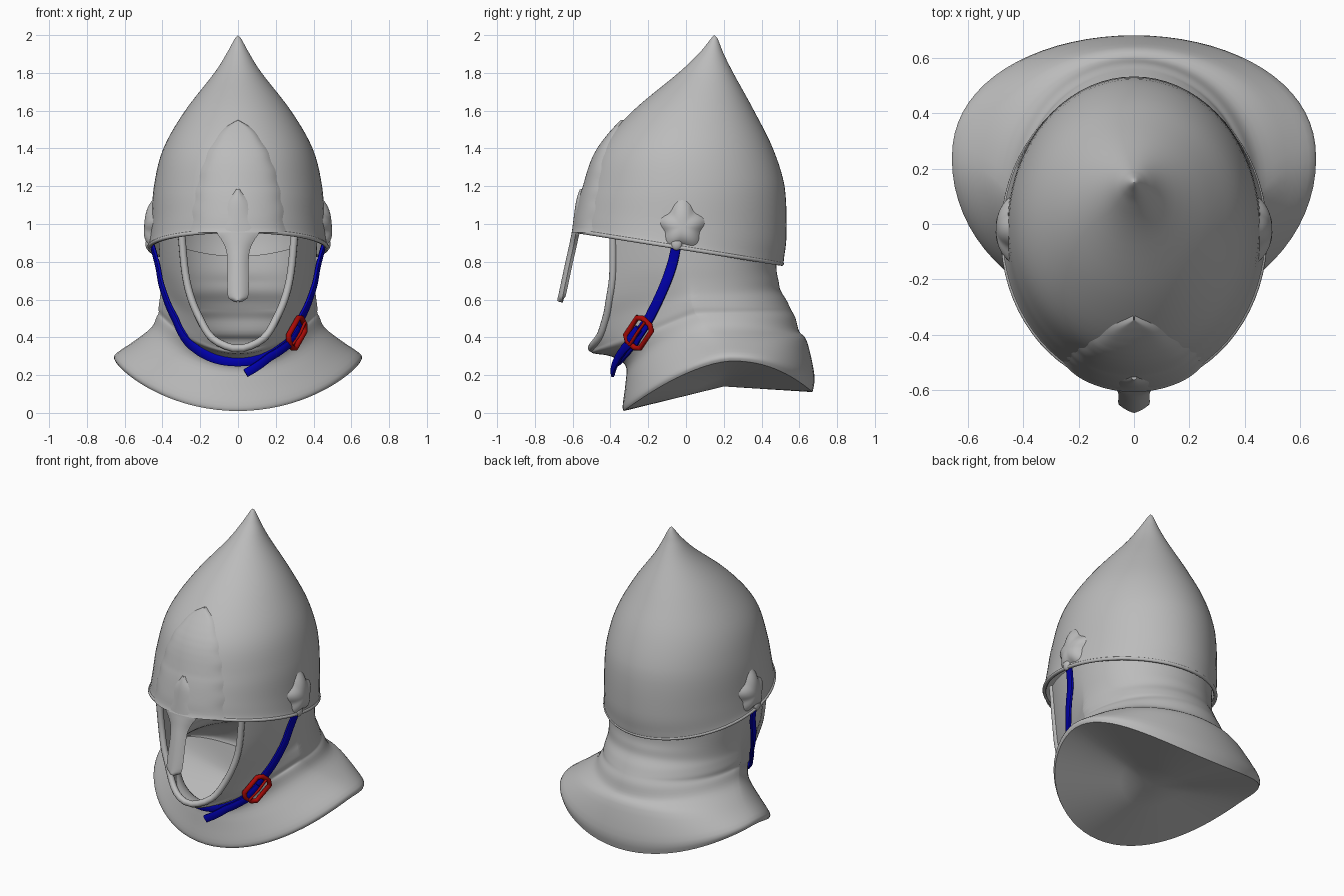
import bpy, bmesh, math
from mathutils import Vector
from mathutils.bvhtree import BVHTree

if "Cube" in bpy.data.objects:
    bpy.data.objects.remove(bpy.data.objects["Cube"])


def material(name, rgb):
    m = bpy.data.materials.new(name)
    m.use_nodes = True
    m.diffuse_color = (*rgb, 1)
    m.node_tree.nodes["Principled BSDF"].inputs["Base Color"].default_value = (*rgb, 1)
    return m


STEEL = material("steel grey", (0.5, 0.5, 0.5))
BLUE = material("strap blue", (0, 0, 0.45))
RED = material("buckle red", (0.4, 0.003, 0.002))


def smooth(rows, n):
    """Catmull-Rom interpolation through tuples."""
    out = []
    last = len(rows) - 1
    for i in range(last):
        p = [rows[max(0, min(last, i + k))] for k in (-1, 0, 1, 2)]
        for j in range(n):
            t = j / n
            out.append(tuple(b + t / 2 * (c - a + t * (2 * a - 5 * b + 4 * c - d + t * (3 * (b - c) + d - a)))
                             for a, b, c, d in zip(*p)))
    return out + [tuple(rows[-1])]


def sheet(rows, facing=None):
    """Quad grid from rows of points; coinciding points are merged."""
    bm = bmesh.new()
    grid = [[bm.verts.new(p) for p in row] for row in rows]
    for r, s in zip(grid, grid[1:]):
        for i in range(len(r) - 1):
            bm.faces.new((r[i], r[i + 1], s[i + 1], s[i]))
    bmesh.ops.remove_doubles(bm, verts=bm.verts, dist=0.0001)
    bmesh.ops.recalc_face_normals(bm, faces=bm.faces)
    if facing:
        total = sum((f.normal * f.calc_area() for f in bm.faces), Vector())
        if total.dot(Vector(facing)) < 0:
            bmesh.ops.reverse_faces(bm, faces=bm.faces)
    return bm


def finish(bm, name, mat, thick=0, offset=-1):
    me = bpy.data.meshes.new(name)
    bm.to_mesh(me)
    bm.free()
    ob = bpy.data.objects.new(name, me)
    bpy.context.collection.objects.link(ob)
    me.materials.append(mat)
    bpy.ops.object.select_all(action='DESELECT')
    ob.select_set(True)
    bpy.context.view_layer.objects.active = ob
    if thick:
        mod = ob.modifiers.new("thickness", 'SOLIDIFY')
        mod.thickness, mod.offset = thick, offset
        bpy.ops.object.modifier_apply(modifier=mod.name)
    bpy.ops.object.shade_smooth_by_angle(angle=math.radians(40))
    return ob


def tube(name, points, radius, mat, cyclic=False):
    cu = bpy.data.curves.new(name, 'CURVE')
    cu.dimensions = '3D'
    cu.bevel_depth, cu.bevel_resolution, cu.use_fill_caps = radius, 3, True
    sp = cu.splines.new('POLY')
    sp.points.add(len(points) - 1)
    for q, p in zip(sp.points, points):
        q.co = (*p, 1)
    sp.use_cyclic_u = cyclic
    cu.materials.append(mat)
    ob = bpy.data.objects.new(name, cu)
    bpy.context.collection.objects.link(ob)


# Dome: height, half width, front y, back y
DOME = smooth([(2, 0, .15, .15), (1.985, .014, .135, .165), (1.95, .034, .108, .18), (1.9, .062, .065, .2),
               (1.8, .125, -.04, .25), (1.6, .28, -.28, .36), (1.4, .395, -.455, .46),
               (1.2, .445, -.53, .522), (1.0, .46, -.57, .532), (.9, .47, -.582, .52),
               (.87, .478, -.59, .515)], 5)
TURN = [2 * math.pi * i / 72 for i in range(73)]


def rim(y):
    return .87 - .157 * y


def dome_row(z, w, yf, yb):
    pts = []
    for a in TURN:
        y = (yf + yb) / 2 - (yb - yf) / 2 * math.cos(a)
        h = z if z > 1.2 else rim(y) + (1.2 - rim(y)) * (z - .87) / .33
        pts.append((w * math.sin(a), y, h))
    return pts


def dome_at(z):
    for a, b in zip(DOME, DOME[1:]):
        if b[0] <= z <= a[0]:
            t = (a[0] - z) / (a[0] - b[0])
            return [p + (q - p) * t for p, q in zip(a, b)][1:]
    return DOME[-1][1:]


def dome_front(x, z):
    w, yf, yb = dome_at(z if z > 1.2 else .87 + (z - .955) / .245 * .33)
    return (yf + yb) / 2 - (yb - yf) / 2 * math.sqrt(max(0, 1 - (x / w) ** 2))


def dome_side(y, z):
    w, yf, yb = dome_at(z)
    return w * math.sqrt(1 - ((2 * y - yf - yb) / (yb - yf)) ** 2)


rows = [dome_row(*r) for r in DOME]
finish(sheet(rows), "dome", STEEL, .02)
tube("dome_rim", [(x * .985, y * .985, z) for x, y, z in rows[-1][:-1]], .011, STEEL, True)

# Brow plate with a wavy border: height, half width
plate = []
for z, w in smooth([(.955, .25), (1.1, .24), (1.2, .222), (1.3, .195), (1.4, .152), (1.5, .08), (1.55, .003)], 8):
    w *= 1 + .02 * math.sin(z * 60)
    row = []
    for i in range(33):
        u = i / 16 - 1
        row.append((u * w, dome_front(u * w, z) - .02 * (1 - abs(u) ** 8) + .004, z))
    plate.append(row)
finish(sheet(plate, (0, -1, 0)), "brow_plate", STEEL)

# Nose guard: height, half width, y
guard = []
for z, w, y in smooth([(.595, .004, -.672), (.605, .032, -.67), (.635, .05, -.663), (.8, .05, -.628),
                       (.87, .06, -.612), (.92, .085, -.602), (.96, .108, -.594), (1.03, .08, -.585),
                       (1.12, .055, -.572), (1.18, .004, -.553)], 4):
    guard.append([(w * i / 6, y + .022 * (i / 6) ** 2, z) for i in range(-6, 7)])
finish(sheet(guard, (0, -1, 0)), "nose_guard", STEEL, .02, 0)

# Hood: front y, widest y, back y, half width, front z, side z, back z, opening half width, front pinch
HOOD = smooth([(-.33, .24, .67, .65, .01, .275, .11, 0, 1), (-.335, .23, .68, .65, .04, .31, .2, 0, 1),
               (-.32, .2, .64, .55, .16, .38, .38, 0, 1), (-.32, .12, .6, .46, .25, .45, .43, 0, 1.2),
               (-.4, .07, .58, .43, .3, .51, .5, 0, 1.6), (-.49, .05, .56, .42, .315, .53, .54, 0, 2),
               (-.505, .04, .55, .42, .335, .56, .56, 0, 2), (-.53, .03, .53, .415, .37, .6, .6, .135, 2),
               (-.57, .03, .5, .41, .45, .64, .65, .2, 1.9), (-.61, .03, .49, .41, .56, .7, .7, .25, 1.6),
               (-.6, .03, .48, .415, .72, .78, .75, .28, 1.3), (-.6, .03, .48, .42, 1.0, .91, .83, .3, 1.1)], 4)


def hood_row(yf, yw, yb, w, zf, zs, zb, gap, pinch):
    start = math.asin(max(0, gap) / w)
    fall = min(2, .6 + pinch)
    pts = []
    for t in TURN:
        a = start + t * (1 - start / math.pi)
        c = math.cos(a)
        if c > 0:
            y, z = yw - (yw - yf) * c ** pinch, zs + (zf - zs) * c ** fall
        else:
            y, z = yw + (yb - yw) * (-c) ** .9, zs + (zb - zs) * (-c) ** 2
        pts.append((w * math.sin(a), y, z))
    return pts


rows = [hood_row(*r) for r in HOOD]
# Closed underside running to a low centre
centre = Vector((0, .2, .14))
under = [[centre.lerp(Vector(p), k) for p in rows[0]] for k in (0, .35, .7)]
bm = sheet(under + rows)
surface = BVHTree.FromBMesh(bm)
finish(bm, "hood", STEEL, .02)

# Rolled border of the face opening
edge = [(x, y + .008, z) for (x, y, z), h in zip([r[0] for r in rows], HOOD) if h[7] > .001]
tube("face_opening_border", edge[::-1] + [(-x, y, z) for x, y, z in edge], .02, STEEL)

# Ear rosettes and strap hangers
for side, label in ((1, "left"), (-1, "right")):
    disc = []
    for k in range(9):
        row = []
        for a in TURN:
            r = k / 8 * (.105 + .012 * math.cos(5 * (a - math.pi / 2)) + .03 * max(0, math.sin(a)) ** 6)
            y, z = -.02 + r * 1.08 * math.cos(a), .985 + r * math.sin(a)
            row.append((side * (dome_side(y, z) + .04 * (1 - (k / 8) ** 3) - .004), y, z))
        disc.append(row)
    finish(sheet(disc, (side, 0, 0)), label + "_ear_rosette", STEEL)
    hanger = bmesh.new()
    bmesh.ops.create_uvsphere(hanger, u_segments=16, v_segments=10, radius=1)
    for v in hanger.verts:
        v.co = (side * .472 + v.co.x * .018, -.05 + v.co.y * .03, .895 + v.co.z * .035)
    finish(hanger, label + "_strap_hanger", STEEL)


def push_out(p, gap):
    p = Vector(p)
    hit, n, _, _ = surface.find_nearest(p)
    d = (p - hit).dot(n)
    return p + n * (gap - d) if d < gap else p


def frame(pts, i):
    t = (pts[min(i + 1, len(pts) - 1)] - pts[max(i - 1, 0)]).normalized()
    n = Vector((pts[i].x, .4 * (pts[i].y - .1), 0))
    n = (n - t * n.dot(t)).normalized()
    return t, n, t.cross(n)


def band(name, pts, width, thick):
    rows = []
    for i, p in enumerate(pts):
        t, n, s = frame(pts, i)
        ring = [p + s * width / 2 * a + n * thick / 2 * b
                for a, b in ((1, .6), (.8, 1), (-.8, 1), (-1, .6), (-1, -.6), (-.8, -1), (.8, -1), (1, -.6))]
        rows.append(ring + ring[:1])
    rows = [[pts[0]] * 9] + rows + [[pts[-1]] * 9]
    finish(sheet(rows), name, BLUE)


# Chin strap, its loose tail and the buckle
half = [(.455, -.05, .89), (.425, -.075, .78), (.403, -.115, .67), (.35, -.18, .53), (.27, -.25, .41), (.15, -.33, .31)]
path = half + [(0, -.365, .275)] + [(-x, y, z) for x, y, z in half[::-1]]
strap = [push_out(p, .012) for p in smooth(path, 6)]
band("chin_strap", strap, .052, .02)
tail = [push_out(p, .032) for p in smooth([(.3, -.24, .45), (.2, -.335, .33), (.12, -.375, .26), (.04, -.39, .21)], 5)]
band("strap_tail", tail, .045, .018)

at = 23
t, n, s = frame(strap, at)
mid = strap[at] + n * .014
loop = [mid + t * .08 * a + s * .055 * b
        for a, b in ((1, .5), (.75, 1), (-.75, 1), (-1, .5), (-1, -.5), (-.75, -1), (.75, -1), (1, -.5))]
tube("buckle_frame", loop, .015, RED, True)
tube("buckle_prong", [mid - t * .08 + n * .012, mid + n * .02, mid + t * .08 + n * .012], .008, RED)
